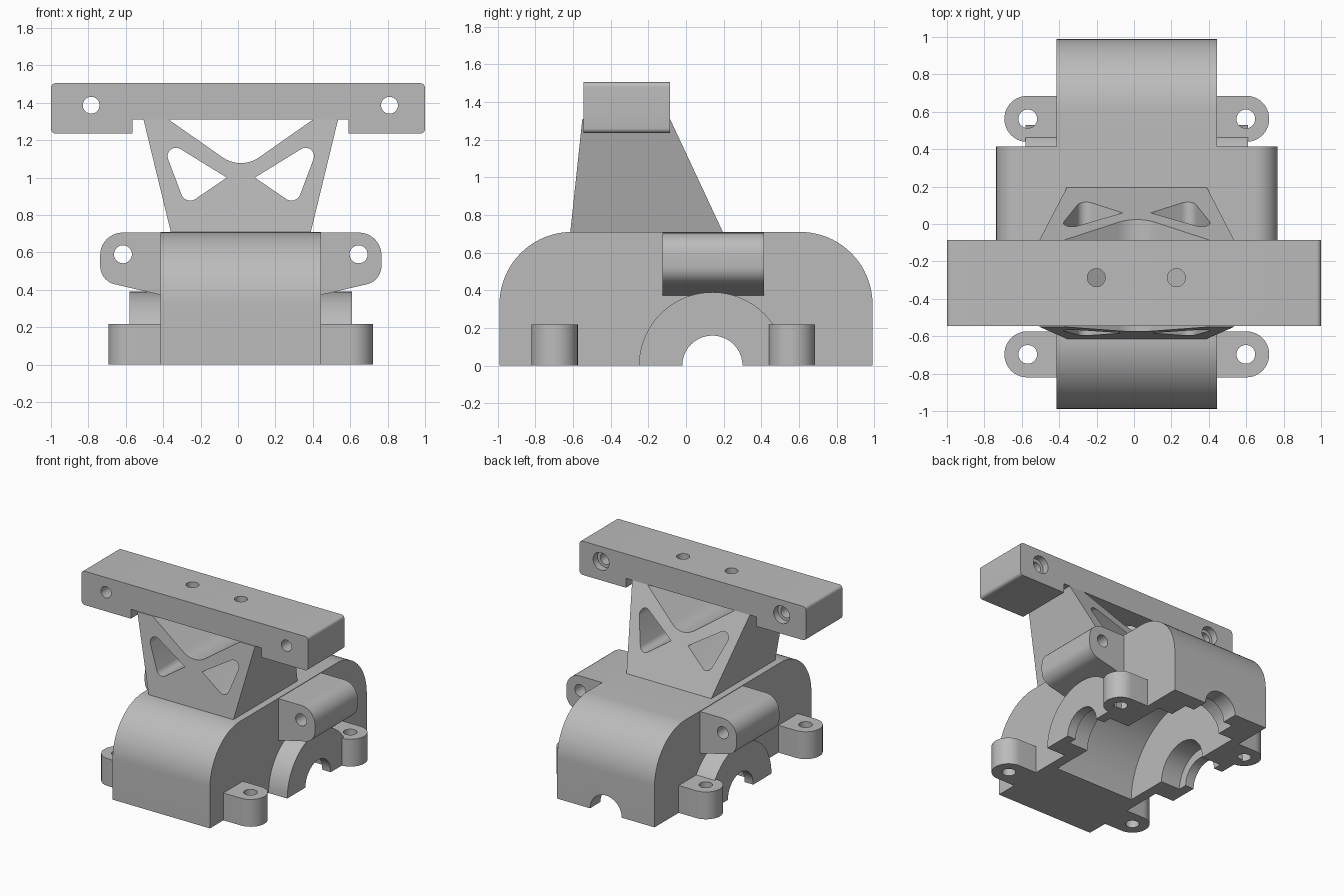
import bpy, bmesh, math
from mathutils import Vector

cube = bpy.data.objects.get("Cube")
if cube:
    bpy.data.objects.remove(cube, do_unlink=True)

CX = 0.015  # centre line of the housing

grey = bpy.data.materials.new("plain grey")
grey.use_nodes = True
grey.diffuse_color = (0.5, 0.5, 0.5, 1)
grey.node_tree.nodes["Principled BSDF"].inputs["Base Color"].default_value = (0.5, 0.5, 0.5, 1)


def fillet(corners, steps=10):
    """Round the corners given as (u, v, radius); plain (u, v) stay sharp."""
    out = []
    for i, c in enumerate(corners):
        p = Vector(c[:2])
        if len(c) == 2:
            out.append(p)
            continue
        a = (Vector(corners[i - 1][:2]) - p).normalized()
        b = (Vector(corners[(i + 1) % len(corners)][:2]) - p).normalized()
        half = a.angle(b) / 2
        centre = p + (a + b).normalized() * c[2] / math.sin(half)
        start = p + a * c[2] / math.tan(half) - centre
        end = p + b * c[2] / math.tan(half) - centre
        a0 = math.atan2(start.y, start.x)
        turn = (math.atan2(end.y, end.x) - a0 + math.pi) % (2 * math.pi) - math.pi
        for k in range(steps + 1):
            t = a0 + turn * k / steps
            out.append(centre + Vector((math.cos(t), math.sin(t))) * c[2])
    return out


def circle(u, v, r, n=40):
    return [(u + r * math.cos(2 * math.pi * k / n), v + r * math.sin(2 * math.pi * k / n))
            for k in range(n)]


def prism(name, axis, points, low, high):
    """Extrude a 2D outline along an axis."""
    place = {"X": lambda u, v, w: (w, u, v),
             "Y": lambda u, v, w: (u, w, v),
             "Z": lambda u, v, w: (u, v, w)}[axis]
    bm = bmesh.new()
    rings = [[bm.verts.new(place(p[0], p[1], w)) for p in points] for w in (low, high)]
    bm.faces.new(rings[0])
    bm.faces.new(rings[1])
    for i in range(len(points)):
        bm.faces.new((rings[0][i - 1], rings[0][i], rings[1][i], rings[1][i - 1]))
    bmesh.ops.recalc_face_normals(bm, faces=bm.faces)
    mesh = bpy.data.meshes.new(name)
    bm.to_mesh(mesh)
    bm.free()
    mesh.materials.append(grey)
    ob = bpy.data.objects.new(name, mesh)
    bpy.context.collection.objects.link(ob)
    return ob


def finish(ob, cutters=()):
    """Cut the holes, then shade smooth with sharp edges."""
    bpy.ops.object.select_all(action="DESELECT")
    bpy.context.view_layer.objects.active = ob
    ob.select_set(True)
    for cutter in cutters:
        mod = ob.modifiers.new("cut", "BOOLEAN")
        mod.operation, mod.solver, mod.object = "DIFFERENCE", "EXACT", cutter
        bpy.ops.object.modifier_apply(modifier=mod.name)
        bpy.data.objects.remove(cutter, do_unlink=True)
    bpy.ops.object.shade_smooth_by_angle(angle=math.radians(30))


def cut(axis, points, low, high):
    ob = prism("cutter", axis, points, low, high)
    ob.hide_render = True
    return ob


def sided(points, side):
    """Move outline from centre line coordinates to one side."""
    return [(CX + side * p[0], *p[1:]) for p in points]


AXLE = 0.14  # y position of the axle

# Main housing with hollow gear chamber, axle bores and rear shaft bore
housing = prism("housing", "X", fillet([(-0.99, 0), (-0.99, 0.71, 0.385),
                                        (0.99, 0.71, 0.385), (0.99, 0)], 20), CX - 0.43, CX + 0.43)
finish(housing, [
    cut("X", circle(AXLE, 0, 0.57, 80), CX - 0.35, CX + 0.35),
    cut("X", circle(AXLE, 0, 0.23), CX - 0.5, CX + 0.5),
    cut("Y", circle(CX, 0, 0.22), 0.5, 0.86),
    cut("Y", circle(CX, 0, 0.14), 0.5, 1.1),
])

for side, label in ((1, "left"), (-1, "right")):
    # Axle bearing boss
    ends = sorted((CX + side * 0.43, CX + side * 0.595))
    lip = sorted((CX + side * 0.4, CX + side * 0.52))
    arch = [(AXLE + 0.39 * math.cos(math.pi * k / 32), 0.39 * math.sin(math.pi * k / 32))
            for k in range(33)]
    boss = prism(label + "_axle_boss", "X", arch, *ends)
    finish(boss, [cut("X", circle(AXLE, 0, 0.16), -1, 1),
                  cut("X", circle(AXLE, 0, 0.23), *lip)])

    # Upper pivot lug with a lengthwise pin hole
    lug = prism(label + "_pivot_lug", "Y", fillet(sided(
        [(0.4, 0.706), (0.752, 0.706, 0.12), (0.752, 0.448, 0.1), (0.4, 0.366)], side)),
        -0.125, 0.415)
    finish(lug, [cut("Y", circle(CX + side * 0.63, 0.59, 0.048), -0.5, 0.7)])

    # Screw tabs at the base
    for y, end in ((-0.697, "front"), (0.562, "rear")):
        tab = prism(f"{label}_{end}_screw_tab", "Z", fillet(sided(
            [(0.4, y - 0.123), (0.708, y - 0.123, 0.122),
             (0.708, y + 0.123, 0.122), (0.4, y + 0.123)], side)), 0, 0.218)
        finish(tab, [cut("Z", circle(CX + side * 0.583, y, 0.05), -0.2, 0.5)])

# Tapered tower, with a notch and two rounded triangular windows
tower = prism("tower", "Y", sided([(-0.372, 0.7), (0.372, 0.7), (0.52, 1.31), (-0.52, 1.31)], 1),
              0, 1)
for v in tower.data.vertices:
    low = v.co.z < 1
    if v.co.y > 0.5:
        v.co.y = 0.2 if low else -0.085
    else:
        v.co.y = -0.615 if low else -0.55
window = [(0.075, 1.0), (0.435, 1.222, 0.045), (0.295, 0.85, 0.05)]
finish(tower, [
    cut("Y", fillet(sided([(-0.4, 1.32), (0, 1.04, 0.17), (0.4, 1.32)], 1)), -1, 1),
    cut("Y", fillet(sided(window, 1)), -1, 1),
    cut("Y", fillet(sided(window, -1)), -1, 1),
])

# Mounting bar with thicker ends, cross holes and vertical holes
bar = prism("mounting_bar", "Y", fillet([
    (-1, 1.235, 0.025), (-0.565, 1.235), (-0.565, 1.31), (0.59, 1.31),
    (0.59, 1.235), (1, 1.235, 0.025), (1, 1.505, 0.025), (-1, 1.505, 0.025)], 6), -0.545, -0.085)
holes = []
for side in (1, -1):
    x = 0.0125 + side * 0.7975
    holes.append(cut("Y", circle(x, 1.387, 0.045), -1, 1))
    holes.append(cut("Y", circle(x, 1.387, 0.07), -0.14, 1))
    holes.append(cut("Z", circle(0.0125 + side * 0.214, -0.287, 0.048), 1, 2))
finish(bar, holes)
